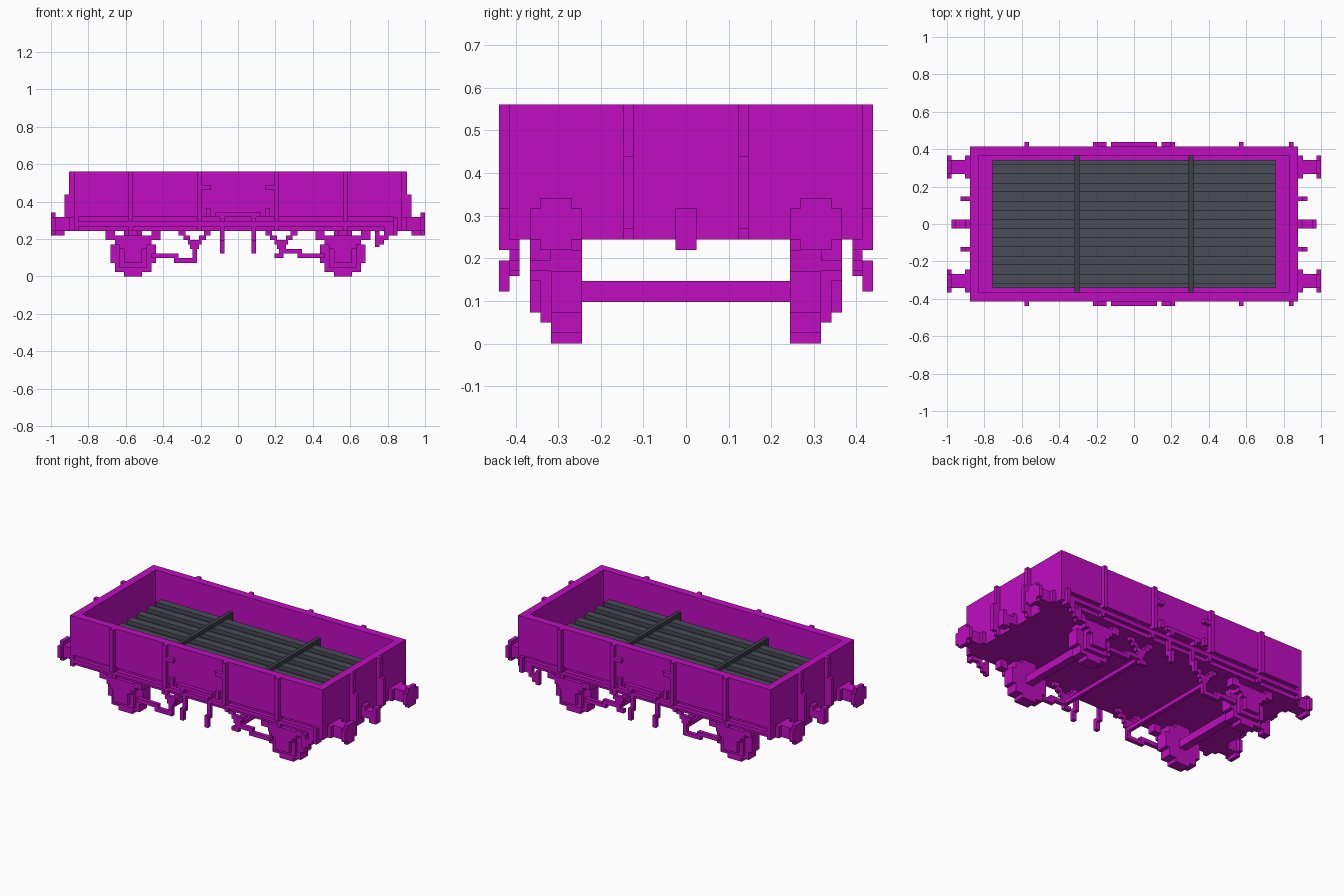
import bpy
import bmesh
from mathutils import Matrix, Vector

cube = bpy.data.objects.get("Cube")
if cube:
    bpy.data.objects.remove(cube, do_unlink=True)

UNIT = 2 / 82  # one block of the stepped grid


def material(name, colour):
    mat = bpy.data.materials.new(name)
    mat.use_nodes = True
    mat.diffuse_color = (*colour, 1)
    shader = next(n for n in mat.node_tree.nodes if n.type == "BSDF_PRINCIPLED")
    shader.inputs["Base Color"].default_value = (*colour, 1)
    return mat


magenta = material("magenta paint", (0.53, 0.004, 0.53))
slate = material("slate grey", (0.065, 0.072, 0.092))
charcoal = material("charcoal strap", (0.045, 0.05, 0.06))


def part(name, boxes, mat=magenta, mirror=""):
    """One object from blocks (x range, y range, z range), mirrored on the named axes."""
    bm = bmesh.new()
    signs_x = (1, -1) if "x" in mirror else (1,)
    signs_y = (1, -1) if "y" in mirror else (1,)
    for xs, ys, zs in boxes:
        ranges = (xs, ys, zs)
        size = [(b - a) * UNIT for a, b in ranges]
        middle = [(a + b) / 2 * UNIT for a, b in ranges]
        for sx in signs_x:
            for sy in signs_y:
                place = Vector((middle[0] * sx, middle[1] * sy, middle[2]))
                matrix = Matrix.Translation(place) @ Matrix.Diagonal((*size, 1))
                bmesh.ops.create_cube(bm, size=1, matrix=matrix)
    mesh = bpy.data.meshes.new(name)
    bm.to_mesh(mesh)
    bm.free()
    mesh.materials.append(mat)
    obj = bpy.data.objects.new(name, mesh)
    bpy.context.scene.collection.objects.link(obj)
    return obj


def around(centre, half):
    return (centre - half, centre + half)


# Open wagon body
part("floor", [((-36, 36), (-16, 16), (10, 13))])
part("side_wall", [((-36, 36), (15, 17), (13, 23))], mirror="y")
part("end_wall", [((34, 36), (-15, 15), (13, 23))], mirror="x")
part("corner_post", [((35, 36), (15, 17), (10, 13))], mirror="xy")
part("sole_rail", [((-35, 35), (16, 17), (11, 12))], mirror="y")

# Side posts, door latches and hinge bar
part("side_post", [((x, x + 1), (17, 18), (12, 23)) for x in (8, 23)], mirror="xy")
part("side_post_foot", [((x, x + 1), (16, 17), (10, 13)) for x in (8, 23)], mirror="xy")
part("door_latch", [
    ((6, 8), (17, 18), (19, 20)),
    ((6, 7), (17, 18), (13, 15)),
], mirror="xy")
part("door_hinge_bar", [((-5, 5), (17, 18), (13, 14))], mirror="y")
part("door_spring", [
    ((3, 4), (17, 18), (12, 13)),
    ((3, 4), (16, 17), (7, 13)),
    ((3, 4), (17, 18), (5, 8)),
], mirror="xy")

# End posts
part("end_post", [
    ((36, 37), (5, 6), (10, 23)),
    ((37, 38), (5, 6), (11, 18)),
], mirror="xy")

# Buffers with cut-corner heads, and couplings
part("buffer", [
    ((36, 40), (11, 14), (10, 13)),
    ((36, 37), (10, 15), (10, 13)),
    ((40, 41), (11, 14), (9, 14)),
    ((40, 41), (10, 15), (10, 13)),
], mirror="xy")
part("coupling_hook", [
    ((36, 37), (-1, 1), (10, 13)),
    ((37, 40), (-1, 1), (10, 12)),
    ((38, 40), (-1, 1), (9, 10)),
    ((39, 40), (-1, 1), (12, 13)),
], mirror="x")

# Wheels as stacked rows of a stepped disc, joined by axles
AXLE = 23
rows = (2, 4, 4, 5, 5, 5, 5, 4, 4, 2)
part("wheel", [(around(AXLE, half), (10, 13), (z, z + 1))
               for z, half in enumerate(rows)], mirror="xy")
part("axle", [(around(AXLE, 1), (-10, 10), (4, 6))], mirror="x")

# Leaf springs and axle boxes
part("leaf_spring", [(around(AXLE, half), (13, 15), (z, z + 1))
                     for z, half in zip(range(5, 9), (2, 3, 4, 5))], mirror="xy")
part("spring_shackle", [
    (around(AXLE, 6), (13, 14), (8, 9)),
    ((AXLE - 6, AXLE - 4), (13, 15), (8, 10)),
    ((AXLE + 4, AXLE + 6), (13, 15), (8, 10)),
], mirror="xy")
part("axle_box", [
    (around(AXLE, 3), (13, 14), (2, 6)),
    (around(AXLE, 2), (14, 15), (3, 6)),
    (around(AXLE, 1), (13, 14), (6, 10)),
], mirror="xy")

# Brake hangers in a stepped V, with cross shafts
hanger = []
for step in range(4):
    z = 6 + step
    hanger += [((9 - step, 10 - step + 0.5), (13, 14), (z, z + 1)),
               ((9 + step - 0.5, 10 + step), (13, 14), (z, z + 1))]
part("brake_hanger", hanger, mirror="xy")
part("brake_shaft", [((9, 10), (-14, 14), (5, 6))], mirror="x")

# Push rods: one bends down, the other bends up
part("left_push_rod", [
    ((8, 10), (13, 14), (4, 5)),
    ((9, 10), (13, 14), (4, 7)),
    ((10, 14), (13, 14), (5, 6)),
    ((13, 19), (13, 14), (4, 5)),
], mirror="y")
part("right_push_rod", [
    ((-10, -9), (13, 14), (3, 7)),
    ((-14, -9), (13, 14), (3, 4)),
    ((-19, -13), (13, 14), (4, 5)),
], mirror="y")

# Hand brake lever and its guide
part("brake_lever", [
    ((30, 31), (16, 17), (6.5, 10)),
    ((30, 32), (16, 17), (7, 8)),
    ((31, 33), (16, 17), (8, 9)),
    ((32, 35), (16, 17), (9, 11)),
], mirror="y")
part("lever_guide", [((34, 35), (17, 18), (9, 13))], mirror="y")

# Load of long bars held by two straps
bars = [((-31, 31), (-14, 14), (13, 16))]
bars += [((-31, 31), (y + 1, y + 3), (16, 17)) for y in range(-14, 14, 4)]
part("bar_load", bars, slate)
part("load_strap", [
    ((12, 13), (-15, 15), (17, 18)),
    ((12, 13), (14, 15), (13, 17)),
    ((12, 13), (-15, -14), (13, 17)),
], charcoal, mirror="x")
